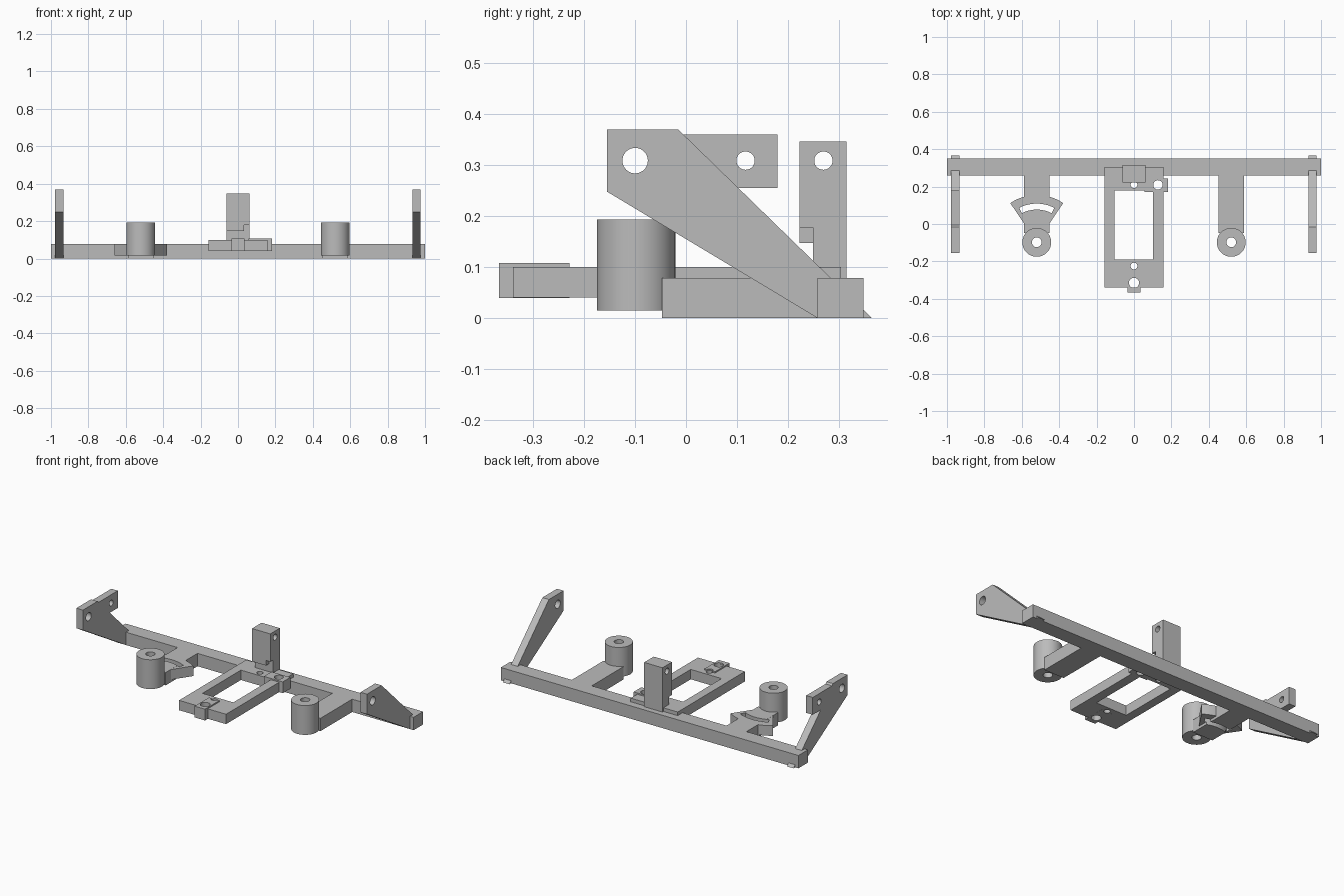
import bpy, bmesh, math
from mathutils import Matrix

cube = bpy.data.objects.get("Cube")
if cube:
    bpy.data.objects.remove(cube, do_unlink=True)

grey = bpy.data.materials.new("plain grey")
grey.use_nodes = True
GREY = (0.5, 0.5, 0.5, 1)
grey.diffuse_color = GREY
grey.node_tree.nodes["Principled BSDF"].inputs["Base Color"].default_value = GREY


def arc(cx, cy, r, a0, a1, n=16):
    """Points on an arc, angles in degrees."""
    angles = [math.radians(a0 + (a1 - a0) * i / n) for i in range(n + 1)]
    return [(cx + r * math.cos(a), cy + r * math.sin(a)) for a in angles]


def circle(cx, cy, r, n=40):
    return arc(cx, cy, r, 0, 360, n)[:-1]


def rect(u0, u1, v0, v1):
    return [(u0, v0), (u1, v0), (u1, v1), (u0, v1)]


def prism(name, outline, lo, hi, holes=(), axis="Z"):
    """Extrude an outline with holes from lo to hi along Z, or along X (outline in y, z)."""
    curve = bpy.data.curves.new(name, "CURVE")
    curve.dimensions = "2D"
    curve.fill_mode = "BOTH"
    curve.extrude = (hi - lo) / 2
    for loop in (outline, *holes):
        spline = curve.splines.new("POLY")
        spline.points.add(len(loop) - 1)
        for point, (u, v) in zip(spline.points, loop):
            point.co = (u, v, 0, 1)
        spline.use_cyclic_u = True
    temp = bpy.data.objects.new(name + "_outline", curve)
    bpy.context.collection.objects.link(temp)
    graph = bpy.context.evaluated_depsgraph_get()
    mesh = bpy.data.meshes.new_from_object(temp.evaluated_get(graph))
    bpy.data.objects.remove(temp, do_unlink=True)
    bpy.data.curves.remove(curve)

    # Weld caps to walls and move into place
    bm = bmesh.new()
    bm.from_mesh(mesh)
    bmesh.ops.remove_doubles(bm, verts=bm.verts, dist=1e-5)
    bm.transform(Matrix.Translation((0, 0, (lo + hi) / 2)))
    if axis == "X":
        bm.transform(Matrix(((0, 0, 1, 0), (1, 0, 0, 0), (0, 1, 0, 0), (0, 0, 0, 1))))
    bmesh.ops.recalc_face_normals(bm, faces=bm.faces)
    bm.to_mesh(mesh)
    bm.free()
    mesh.name = name
    mesh.materials.clear()
    mesh.materials.append(grey)
    obj = bpy.data.objects.new(name, mesh)
    bpy.context.collection.objects.link(obj)
    bpy.ops.object.select_all(action="DESELECT")
    obj.select_set(True)
    bpy.context.view_layer.objects.active = obj
    bpy.ops.object.shade_smooth_by_angle(angle=math.radians(30))
    return obj


# Long rear bar
prism("rear_bar", rect(-1, 1, 0.258, 0.349), 0, 0.078)

# Sloping end arms; the right one carries an extra drilled flag
pivot = circle(-0.1, 0.309, 0.025)
front_edge = [(0.258, 0), (-0.155, 0.248), (-0.155, 0.37), (-0.015, 0.37)]
flag = [(-0.005, 0.36), (0.18, 0.36), (0.18, 0.255), (0.103, 0.255)]
prism("left_arm", front_edge + [(0.365, 0)], 0.932, 0.976, [pivot], "X")
prism("right_arm", front_edge + flag + [(0.365, 0)], -0.978, -0.934,
      [pivot, circle(0.117, 0.309, 0.018)], "X")

# Hollow bosses
CX, CY, HALF = 0.52, -0.098, 0.067
for side, x in (("left", CX), ("right", -CX)):
    prism(side + "_boss", circle(x, CY, 0.077, 64), 0.015, 0.193, [circle(x, CY, 0.026)])

# Left stem from bar to boss
prism("left_stem", rect(CX - HALF, CX + HALF, -0.047, 0.27), 0, 0.078)

# Right stem, split by the curved slot
R_IN, R_OUT = 0.175, 0.207
a_out = math.degrees(math.acos(HALF / R_OUT))
a_in = math.degrees(math.acos(HALF / R_IN))
prism("right_stem_rear", arc(-CX, CY, R_OUT, a_out, 180 - a_out)
      + [(-CX - HALF, 0.27), (-CX + HALF, 0.27)], 0, 0.078)
prism("right_stem_front", arc(-CX, CY, R_IN, a_in, 180 - a_in)
      + [(-CX - HALF, -0.047), (-CX + HALF, -0.047)], 0, 0.078)

# Slotted fan plate on the right stem
slot = arc(-CX, CY, R_OUT, 63, 117) + arc(-CX, CY, R_IN, 117, 63)
prism("slotted_fan", arc(-CX, CY, 0.253, 56, 124) + arc(-CX, CY, 0.12, 124, 56),
      0.016, 0.0775, [slot])

# Central frame with screw holes
front_hole = circle(0, -0.315, 0.027)
side_hole = circle(0.128, 0.209, 0.025)
prism("centre_frame", rect(-0.158, 0.158, -0.34, 0.305), 0.04, 0.1,
      [rect(-0.105, 0.102, -0.191, 0.178), front_hole, side_hole,
       circle(0, -0.225, 0.018), circle(0, 0.21, 0.018)])

# Raised tabs around the larger screw holes
prism("front_tab", [(0.035, -0.229), (0.035, -0.367), (-0.035, -0.367), (-0.035, -0.229)]
      + arc(0, -0.229, 0.018, 180, 360), 0.0395, 0.108, [front_hole])
prism("side_tab", rect(0.055, 0.182, 0.17, 0.243), 0.0395, 0.108, [side_hole])

# Upright post with a stepped front lip
post_hole = circle(0.27, 0.309, 0.018)
for name, x0, x1, lip in (("post", -0.062, 0.032, 0.147), ("post_step", 0.032, 0.061, 0.178)):
    prism(name, [(0.315, 0.07), (0.315, 0.347), (0.223, 0.347), (0.223, lip),
                 (0.25, lip), (0.25, 0.07)], x0, x1, [post_hole], "X")
